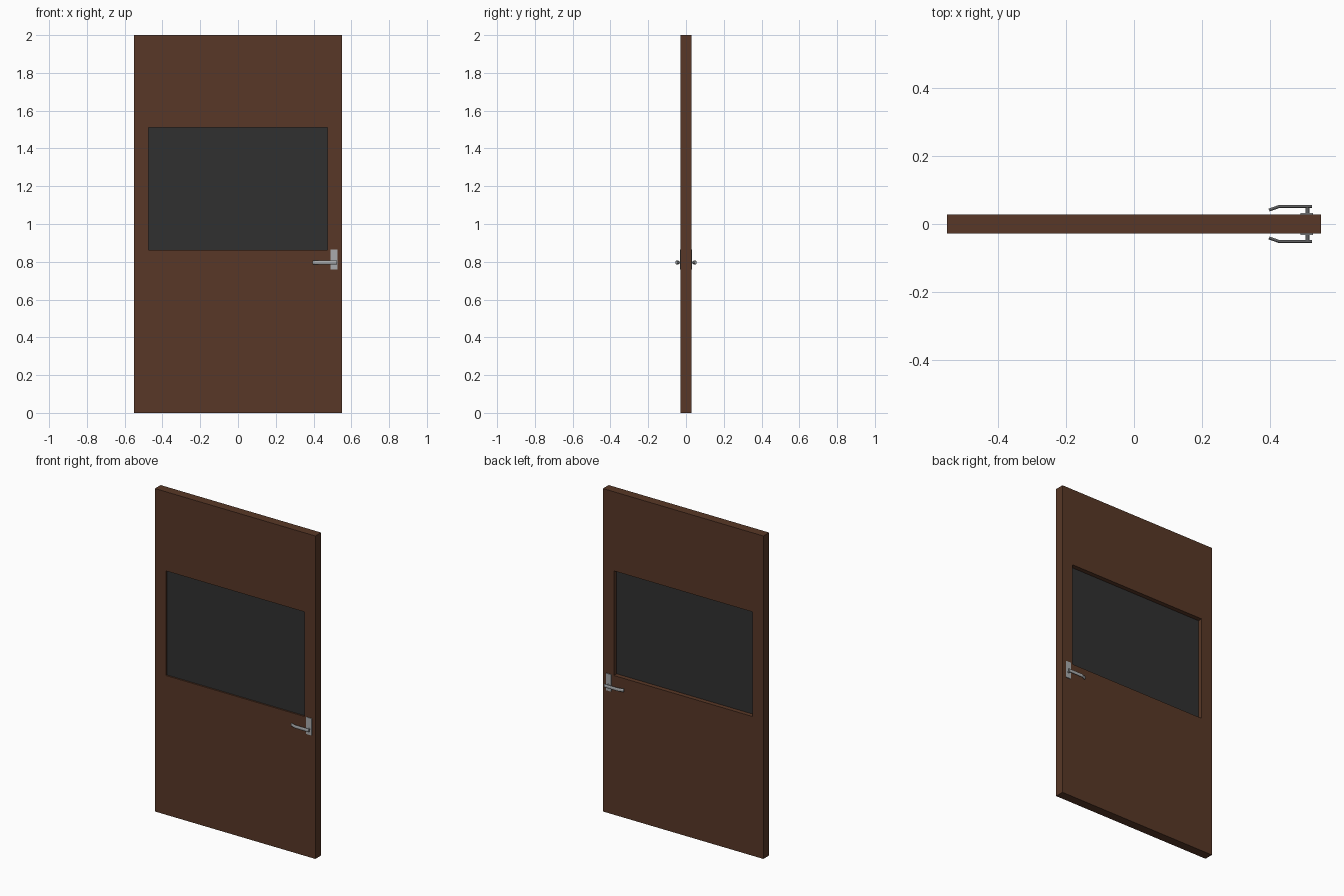
import bpy, bmesh, math
from mathutils import Vector

if "Cube" in bpy.data.objects:
    bpy.data.objects.remove(bpy.data.objects["Cube"])


def material(name, rgb):
    m = bpy.data.materials.new(name)
    m.diffuse_color = (*rgb, 1.0)
    m.use_nodes = True
    m.node_tree.nodes["Principled BSDF"].inputs["Base Color"].default_value = m.diffuse_color
    return m


WOOD = material("dark_wood", (0.098, 0.039, 0.020))
GLASS = material("dark_glass", (0.030, 0.030, 0.030))
METAL = material("brushed_metal", (0.40, 0.41, 0.42))


def make_object(name, bm, mat):
    bmesh.ops.recalc_face_normals(bm, faces=bm.faces[:])
    me = bpy.data.meshes.new(name)
    bm.to_mesh(me)
    bm.free()
    me.materials.append(mat)
    ob = bpy.data.objects.new(name, me)
    bpy.context.collection.objects.link(ob)
    return ob


def box(name, x, y, z, mat):
    bm = bmesh.new()
    bmesh.ops.create_cube(bm, size=1)
    for v in bm.verts:
        v.co = Vector([(r[0] + r[1]) / 2 + c * (r[1] - r[0])
                       for c, r in zip(v.co, (x, y, z))])
    return make_object(name, bm, mat)


def skin(name, rings, mat):
    """Closed solid through a list of vertex rings."""
    bm = bmesh.new()
    loops = [[bm.verts.new(p) for p in ring] for ring in rings]
    n = len(loops[0])
    for a, b in zip(loops, loops[1:]):
        for i in range(n):
            j = (i + 1) % n
            bm.faces.new((a[i], a[j], b[j], b[i]))
    bm.faces.new(loops[0])
    bm.faces.new(loops[-1])
    return make_object(name, bm, mat)


# Door leaf with a rectangular window opening
T = 0.028
OUT = (-0.55, 0.55, 0.0, 2.0)
WIN = (-0.475, 0.475, 0.862, 1.51)


def rect(bm, r, y):
    return [bm.verts.new((r[a], y, r[b])) for a, b in ((0, 2), (1, 2), (1, 3), (0, 3))]


bm = bmesh.new()
section = [rect(bm, OUT, -T), rect(bm, OUT, T), rect(bm, WIN, T), rect(bm, WIN, -T)]
for k in range(4):
    a, b = section[k], section[(k + 1) % 4]
    for i in range(4):
        j = (i + 1) % 4
        bm.faces.new((a[i], a[j], b[j], b[i]))
make_object("door_leaf", bm, WOOD)

# Window pane, set nearer the front face
box("window_pane", WIN[:2], (-0.018, 0.0), WIN[2:], GLASS)

# Lever handles, mirrored front and back
HX, HZ = 0.510, 0.796
PATH = [(0.523, 0.0515), (0.427, 0.0515), (0.397, 0.041)]
SIDES = 10
for side, s in (("front", -1), ("back", 1)):
    box(side + "_handle_plate", (0.490, 0.526), sorted((s * T, s * 0.032)),
        (0.759, 0.864), METAL)

    def circle(y, r):
        return [(HX + r * math.cos(t), s * y, HZ + r * math.sin(t))
                for t in (2 * math.pi * i / SIDES for i in range(SIDES))]
    skin(side + "_handle_spindle", [circle(0.030, 0.006), circle(0.050, 0.006)], METAL)

    # flattened oval grip that bends toward the door at its tip
    def oval(p, tilt):
        ring = []
        for i in range(SIDES):
            t = 2 * math.pi * i / SIDES
            d = 0.0045 * math.cos(t)
            ring.append((p[0] + d * math.sin(tilt), s * (p[1] + d * math.cos(tilt)),
                         HZ + 0.0105 * math.sin(t)))
        return ring
    grip = skin(side + "_handle_lever",
                [oval(p, a) for p, a in zip(PATH, (0.0, -0.17, -0.34))], METAL)
